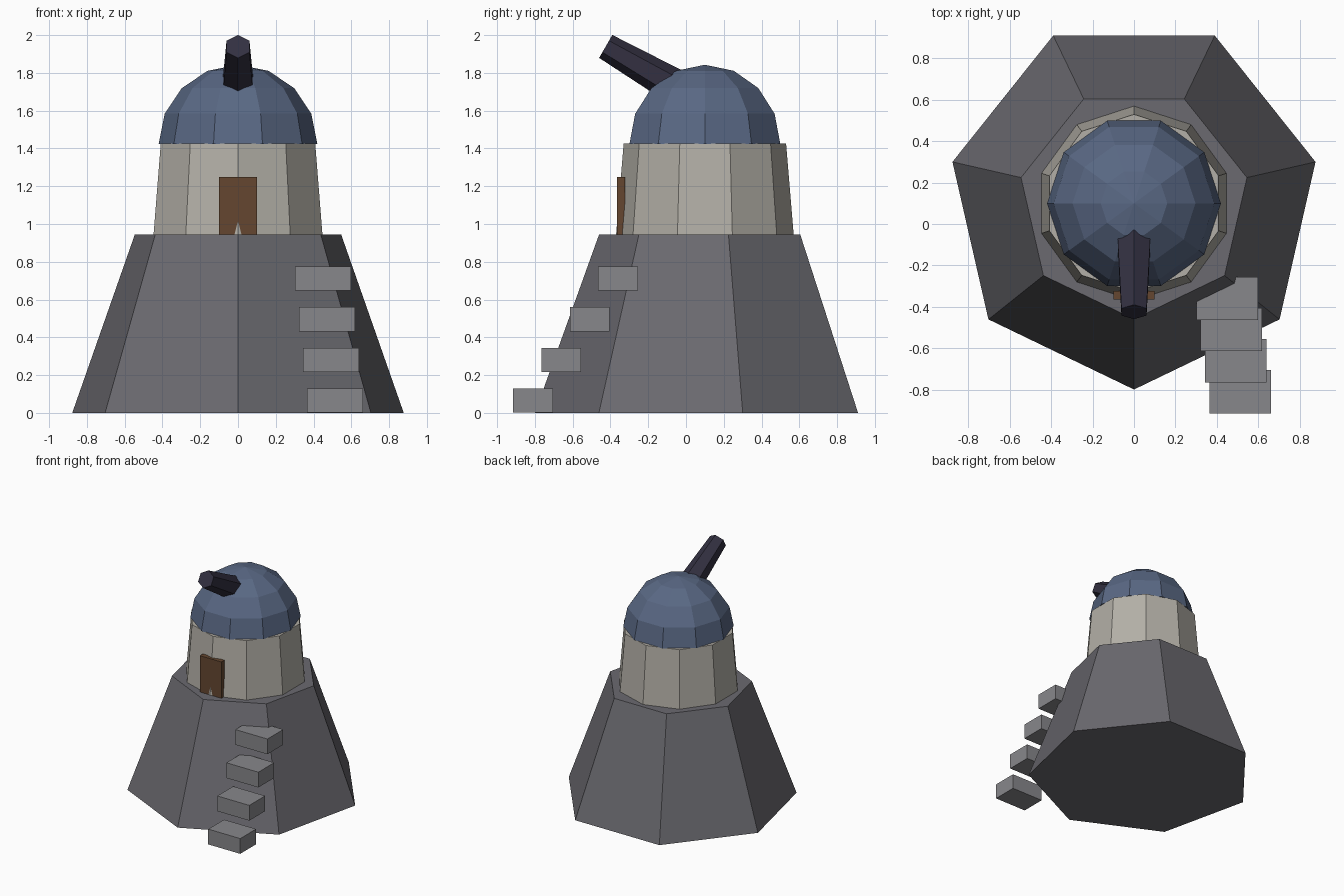
import bpy, bmesh, math
from mathutils import Matrix, Vector

if "Cube" in bpy.data.objects:
    bpy.data.objects.remove(bpy.data.objects["Cube"])


def material(name, rgb):
    m = bpy.data.materials.new(name)
    m.diffuse_color = (*rgb, 1)
    m.use_nodes = True
    m.node_tree.nodes["Principled BSDF"].inputs["Base Color"].default_value = m.diffuse_color
    return m


ROCK = material("dark rock", (0.145, 0.143, 0.16))
STONE = material("pale stone", (0.45, 0.43, 0.385))
ROOF = material("slate blue", (0.1, 0.138, 0.23))
WOOD = material("brown wood", (0.128, 0.062, 0.03))
METAL = material("dark metal", (0.032, 0.029, 0.052))
STEP = material("grey stone", (0.245, 0.243, 0.258))


def finish(name, bm, mat, matrix=Matrix()):
    bmesh.ops.recalc_face_normals(bm, faces=bm.faces)
    me = bpy.data.meshes.new(name)
    bm.to_mesh(me)
    bm.free()
    me.materials.append(mat)
    ob = bpy.data.objects.new(name, me)
    ob.matrix_world = matrix
    bpy.context.collection.objects.link(ob)
    return ob


def lathe(name, profile, sides, start, mat, matrix):
    """Faceted solid from (radius, height) pairs; zero radius makes a pole."""
    bm = bmesh.new()
    rings = []
    for r, z in profile:
        count = sides if r > 0 else 1
        angles = [start + math.tau * i / sides for i in range(count)]
        rings.append([bm.verts.new((r * math.cos(a), r * math.sin(a), z)) for a in angles])
    for low, high in zip(rings, rings[1:]):
        for i in range(sides):
            j = (i + 1) % sides
            if len(high) == 1:
                bm.faces.new((low[i], low[j], high[0]))
            else:
                bm.faces.new((low[i], low[j], high[j], high[i]))
    for ring in (rings[0], rings[-1]):
        if len(ring) > 1:
            bm.faces.new(ring)
    return finish(name, bm, mat, matrix)


def box(name, centre, size, mat):
    bm = bmesh.new()
    bmesh.ops.create_cube(bm, size=1, matrix=Matrix.Diagonal((*size, 1)))
    return finish(name, bm, mat, Matrix.Translation(centre))


FRONT = -math.pi / 2
axis = Matrix.Translation((0, 0.1, 0))

# Seven-sided rock mound and ten-sided tower, each with a corner at the front
lathe("rock_base", [(0.9, 0), (0.56, 0.945)], 7, FRONT, ROCK, axis)
lathe("tower", [(0.47, 0.945), (0.43, 1.425)], 10, FRONT, STONE, axis)

# Faceted half-sphere dome
arc = [math.radians(22.5 * i) for i in range(4)]
dome = [(0.42 * math.cos(a), 1.423 + 0.42 * math.sin(a)) for a in arc] + [(0, 1.843)]
lathe("dome", dome, 10, 0, ROOF, axis)

# Tapered six-sided barrel pointing up and forward
direction = Vector((0, -math.cos(math.radians(30)), 0.5))
tip = Vector((0, -0.425, 1.94))
length = 0.55
aim = Matrix.Translation(tip - direction * length) @ Matrix.Rotation(math.radians(60), 4, 'X')
lathe("barrel", [(0.1, 0), (0.07, length)], 6, FRONT, METAL, aim)

# Door at the foot of the tower
box("door", (0, -0.344, 1.0975), (0.2, 0.04, 0.305), WOOD)

# Stepping blocks climbing the mound
for i in range(4):
    box(f"step_{i + 1}", (0.513 - 0.021 * i, -0.81 + 0.15 * i, 0.065 + 0.2155 * i),
        (0.297, 0.21, 0.128), STEP)
